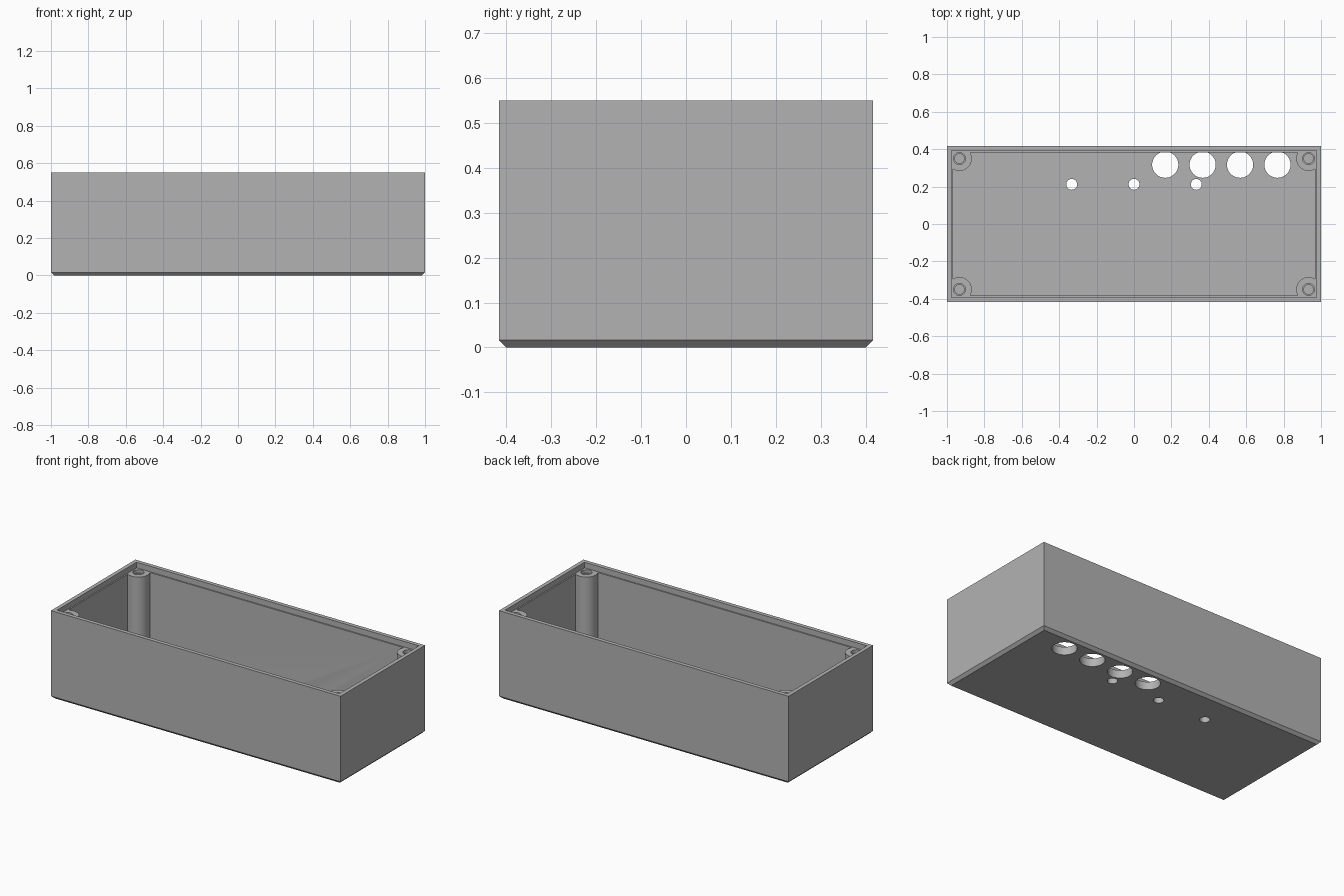
import bpy
import bmesh
from mathutils import Matrix, Vector

cube = bpy.data.objects.get("Cube")
if cube:
    bpy.data.objects.remove(cube, do_unlink=True)

# Overall sizes
HALF_X, HALF_Y, HEIGHT = 1.0, 0.4167, 0.55
CHAMFER, WALL, LIP, FLOOR = 0.0167, 0.0333, 0.025, 0.05
LEDGE_Z = HEIGHT - 0.035

grey = bpy.data.materials.new("plain grey")
grey.use_nodes = True
colour = (0.45, 0.45, 0.45, 1)
grey.diffuse_color = colour
grey.node_tree.nodes["Principled BSDF"].inputs["Base Color"].default_value = colour


def add_object(name, bm):
    bmesh.ops.recalc_face_normals(bm, faces=bm.faces)
    mesh = bpy.data.meshes.new(name)
    bm.to_mesh(mesh)
    bm.free()
    mesh.materials.append(grey)
    obj = bpy.data.objects.new(name, mesh)
    bpy.context.collection.objects.link(obj)
    return obj


def box(name, half_x, half_y, low, high, chamfer=0):
    bm = bmesh.new()
    bmesh.ops.create_cube(bm, size=1)
    bmesh.ops.scale(bm, vec=(2 * half_x, 2 * half_y, high - low), verts=bm.verts)
    bmesh.ops.translate(bm, vec=(0, 0, (low + high) / 2), verts=bm.verts)
    if chamfer:
        edges = [e for e in bm.edges if all(v.co.z < low + chamfer for v in e.verts)]
        bmesh.ops.bevel(bm, geom=edges, offset=chamfer, segments=1, affect='EDGES')
    return add_object(name, bm)


def cylinders(name, centres, radius, low, high):
    bm = bmesh.new()
    for x, y in centres:
        bmesh.ops.create_cone(bm, cap_ends=True, segments=48, radius1=radius,
                              radius2=radius, depth=high - low,
                              matrix=Matrix.Translation(Vector((x, y, (low + high) / 2))))
    return add_object(name, bm)


def combine(target, tool, operation):
    mod = target.modifiers.new(tool.name, 'BOOLEAN')
    mod.operation = operation
    mod.solver = 'EXACT'
    mod.object = tool
    bpy.context.view_layer.objects.active = target
    bpy.ops.object.modifier_apply(modifier=mod.name)
    bpy.data.objects.remove(tool, do_unlink=True)


corners = [(sx * (HALF_X - 0.0667), sy * (HALF_Y - 0.0667))
           for sx in (-1, 1) for sy in (-1, 1)]
large = [(0.167 + 0.2 * i, 0.317) for i in range(4)]
small = [(x, 0.212) for x in (-0.333, 0, 0.333)]

# Open tray with a chamfered underside
case = box("enclosure_shell", HALF_X, HALF_Y, 0, HEIGHT, CHAMFER)
combine(case, box("cavity", HALF_X - WALL, HALF_Y - WALL, FLOOR, 1), 'DIFFERENCE')

# Corner screw posts, trimmed level with the lid ledge
combine(case, cylinders("screw_posts", corners, 0.066, FLOOR / 2, LEDGE_Z + 0.01), 'UNION')
combine(case, box("lid_recess", HALF_X - LIP, HALF_Y - LIP, LEDGE_Z, 1), 'DIFFERENCE')

# Stepped screw holes
combine(case, cylinders("screw_bores", corners, 0.025, 0.07, 1), 'DIFFERENCE')
combine(case, cylinders("screw_counterbores", corners, 0.032, LEDGE_Z - 0.02, 1), 'DIFFERENCE')

# Openings through the floor
combine(case, cylinders("large_openings", large, 0.07, -0.1, 0.1), 'DIFFERENCE')
combine(case, cylinders("small_openings", small, 0.029, -0.1, 0.1), 'DIFFERENCE')

bpy.ops.object.select_all(action='DESELECT')
case.select_set(True)
bpy.context.view_layer.objects.active = case
bpy.ops.object.shade_smooth_by_angle(angle=0.5)
